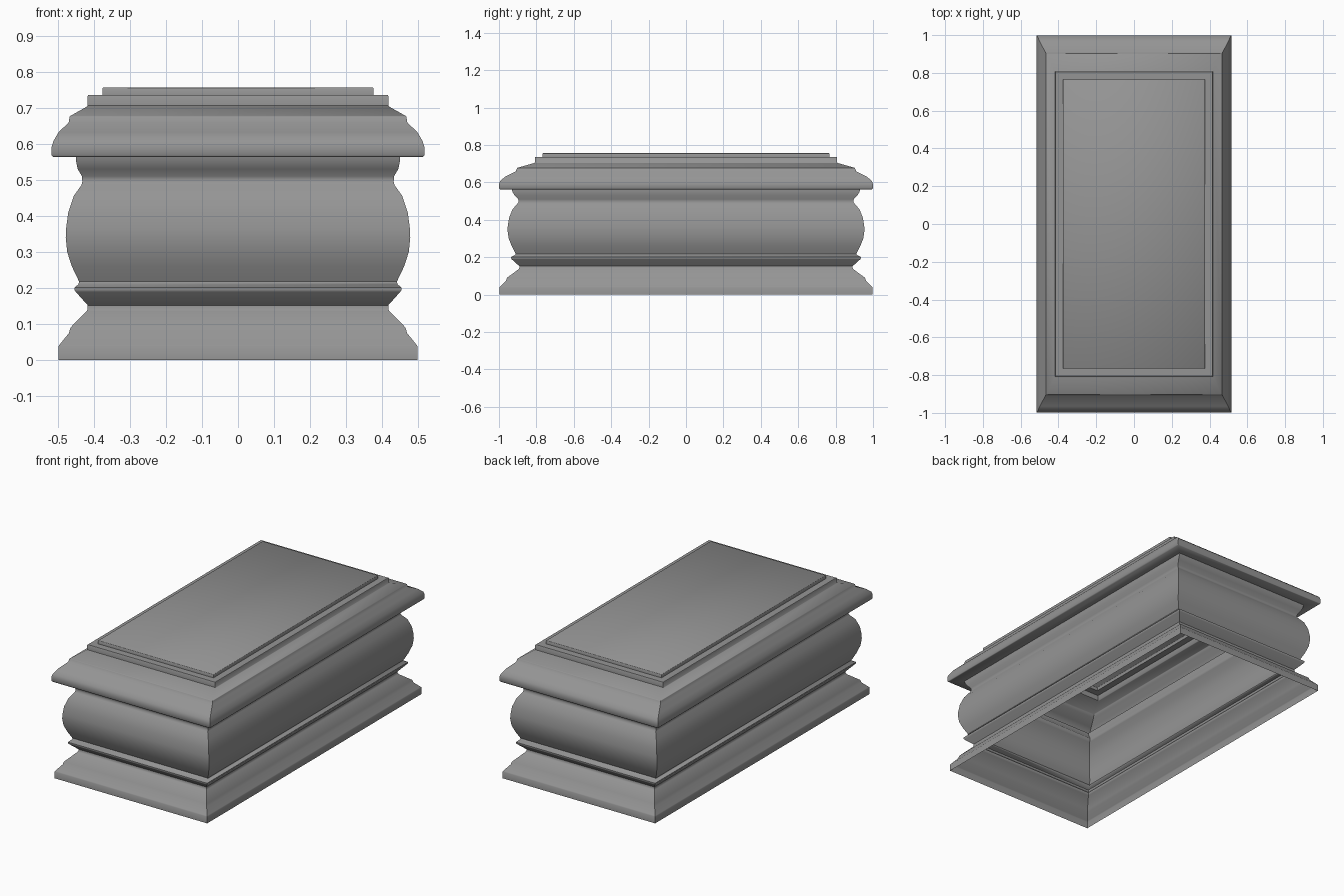
import bpy, bmesh, math

grey = bpy.data.materials.new("dark_grey")
grey.diffuse_color = (.30, .30, .30, 1)

def moulding(name, profile, cap=False):
    """Loft mitred rectangular rings; profile rows are (half width, half length, height)."""
    bm = bmesh.new()
    rings = [[bm.verts.new((sx * x, sy * y, z))
              for sx, sy in ((-1, -1), (1, -1), (1, 1), (-1, 1))]
             for x, y, z in profile]
    for lo, hi in zip(rings, rings[1:]):
        for i in range(4):
            j = (i + 1) % 4
            bm.faces.new((lo[i], lo[j], hi[j], hi[i]))
    if cap:
        bm.faces.new(rings[-1])
    me = bpy.data.meshes.new(name)
    bm.to_mesh(me)
    bm.free()
    me.materials.append(grey)
    ob = bpy.data.objects.new(name, me)
    bpy.context.collection.objects.link(ob)
    bpy.ops.object.select_all(action='DESELECT')
    ob.select_set(True)
    bpy.context.view_layer.objects.active = ob
    bpy.ops.object.shade_smooth_by_angle(angle=math.radians(48))
    return ob

# Flared foot, open underneath
moulding("foot_moulding", [
    (.498, .998, 0), (.498, .998, .038), (.495, .994, .043), (.469, .962, .075),
    (.465, .957, .09), (.420, .895, .136), (.417, .891, .142), (.417, .891, .152)])

# Small bead above the foot
moulding("bead", [
    (.417, .891, .152), (.450, .932, .189), (.454, .936, .194),
    (.454, .936, .201), (.443, .917, .210), (.441, .911, .218)])

# Bulging body and the cove under the crown
moulding("body", [
    (.441, .911, .218), (.461, .932, .26), (.474, .948, .30), (.478, .954, .34),
    (.477, .953, .365), (.471, .946, .41), (.456, .928, .455), (.434, .902, .486),
    (.432, .896, .495), (.433, .897, .51), (.445, .916, .53), (.449, .928, .55),
    (.450, .931, .563)])

# Overhanging crown with stepped top
moulding("crown", [
    (.450, .931, .563), (.512, .994, .563), (.517, .999, .568), (.517, .999, .592),
    (.512, .994, .608), (.498, .965, .632), (.470, .910, .659), (.467, .904, .675),
    (.464, .901, .678), (.420, .814, .703), (.417, .808, .706), (.417, .808, .733),
    (.415, .806, .736), (.376, .766, .736)])

# Raised flat panel
moulding("top_panel", [
    (.376, .766, .736), (.376, .766, .754), (.374, .764, .756)], cap=True)
